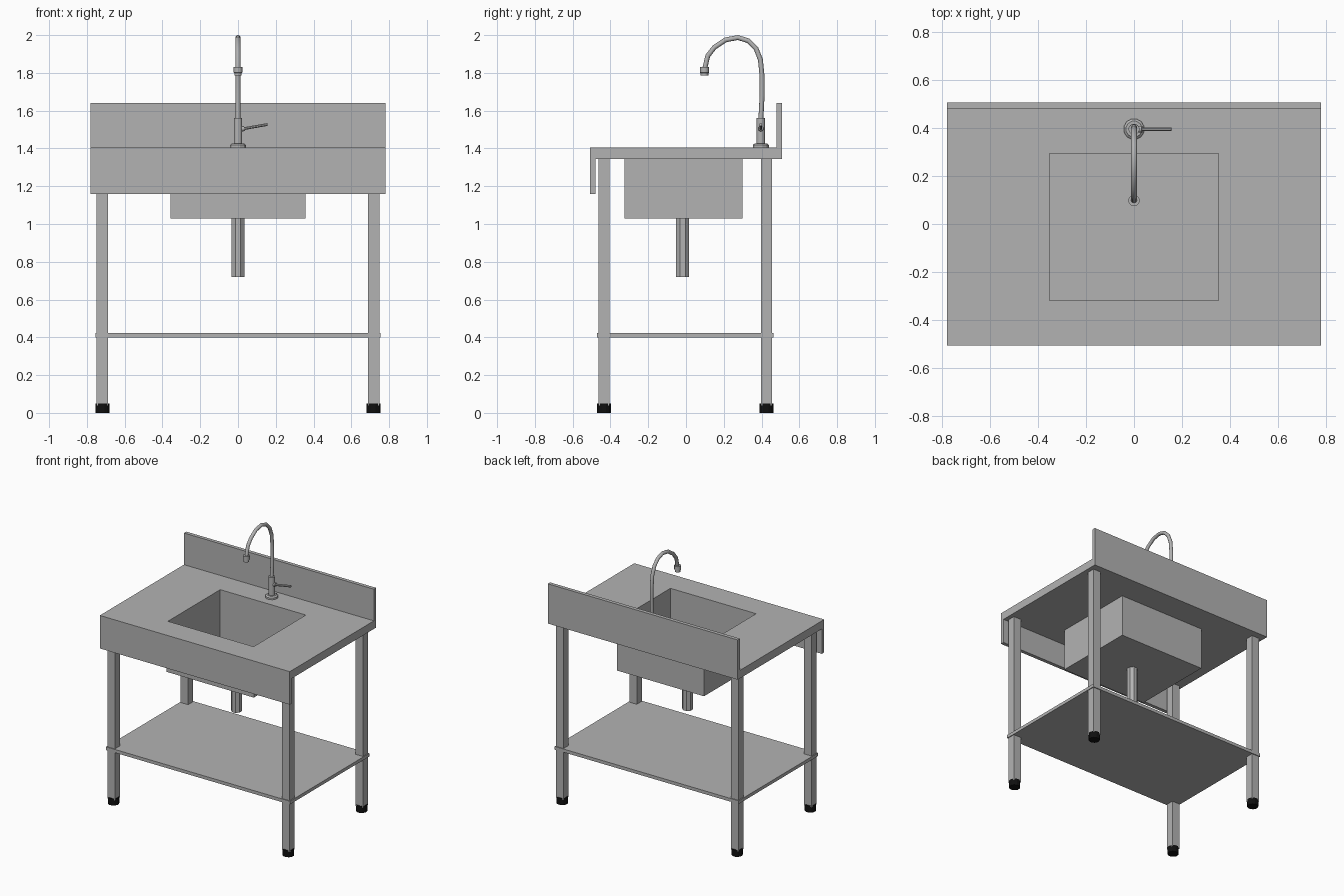
import bpy, bmesh, math
from mathutils import Vector

if "Cube" in bpy.data.objects:
    bpy.data.objects.remove(bpy.data.objects["Cube"])


def material(name, rgb):
    m = bpy.data.materials.new(name)
    m.diffuse_color = (*rgb, 1)
    m.use_nodes = True
    m.node_tree.nodes["Principled BSDF"].inputs["Base Color"].default_value = m.diffuse_color
    return m


STEEL = material("brushed steel", (0.45, 0.45, 0.45))
RUBBER = material("black rubber", (0.005, 0.005, 0.005))


def finish(name, bm, mat, smooth=False):
    bmesh.ops.recalc_face_normals(bm, faces=bm.faces)
    me = bpy.data.meshes.new(name)
    bm.to_mesh(me)
    bm.free()
    me.materials.append(mat)
    ob = bpy.data.objects.new(name, me)
    bpy.context.collection.objects.link(ob)
    if smooth:
        bpy.ops.object.select_all(action='DESELECT')
        ob.select_set(True)
        bpy.context.view_layer.objects.active = ob
        bpy.ops.object.shade_smooth_by_angle(angle=math.radians(40))
    return ob


def box(name, lo, hi, mat=STEEL):
    bm = bmesh.new()
    bmesh.ops.create_cube(bm, size=1)
    for v in bm.verts:
        v.co = [a + (b - a) * (c + 0.5) for a, b, c in zip(lo, hi, v.co)]
    return finish(name, bm, mat)


def tube(name, path, radii, sides, mat=STEEL, smooth=False):
    """Sweep a regular polygon along a path, with one radius per point."""
    bm = bmesh.new()
    pts = [Vector(p) for p in path]
    side = Vector((1, 0, 0))
    if abs((pts[-1] - pts[0]).normalized().x) > 0.9:
        side = Vector((0, 1, 0))
    rings = []
    for i, p in enumerate(pts):
        tan = (pts[min(i + 1, len(pts) - 1)] - pts[max(i - 1, 0)]).normalized()
        up = tan.cross(side).normalized()
        ring = []
        for k in range(sides):
            a = math.tau * (k + 0.5) / sides
            ring.append(bm.verts.new(p + radii[i] * (math.cos(a) * side + math.sin(a) * up)))
        rings.append(ring)
    for a, b in zip(rings, rings[1:]):
        for k in range(sides):
            n = (k + 1) % sides
            bm.faces.new((a[k], a[n], b[n], b[k]))
    bm.faces.new(rings[0])
    bm.faces.new(rings[-1])
    return finish(name, bm, mat, smooth)


# Countertop slab with a rectangular opening
X, Y0, Y1 = 0.78, -0.507, 0.507
HX, HY0, HY1 = 0.352, -0.32, 0.294
bm = bmesh.new()
layers = []
for z in (1.345, 1.405):
    outer = [bm.verts.new((x, y, z)) for x, y in ((-X, Y0), (X, Y0), (X, Y1), (-X, Y1))]
    inner = [bm.verts.new((x, y, z)) for x, y in ((-HX, HY0), (HX, HY0), (HX, HY1), (-HX, HY1))]
    layers.append((outer, inner))
(o0, i0), (o1, i1) = layers
for k in range(4):
    n = (k + 1) % 4
    for a, b in ((o0, i0), (o1, i1), (o0, o1), (i0, i1)):
        bm.faces.new((a[k], a[n], b[n], b[k]))
finish("countertop", bm, STEEL)

# Front apron and backsplash
box("front_apron", (-X, Y0, 1.16), (X, -0.48, 1.345))
box("backsplash", (-X, 0.48, 1.405), (X, Y1, 1.64))

# Sink basin: open box thickened outwards
bm = bmesh.new()
bmesh.ops.create_cube(bm, size=1)
for v in bm.verts:
    v.co = (v.co.x * 2 * HX, HY0 if v.co.y < 0 else HY1, 1.036 if v.co.z < 0 else 1.345)
bm.normal_update()
bmesh.ops.delete(bm, geom=[f for f in bm.faces if f.normal.z > 0.9], context='FACES_ONLY')
basin = finish("sink_basin", bm, STEEL)
wall = basin.modifiers.new("wall", 'SOLIDIFY')
wall.thickness = 0.006
wall.offset = 1
wall.use_even_offset = True

# Drain pipe
tube("drain_pipe", [(0, -0.018, 0.72), (0, -0.018, 1.033)], [0.037] * 2, 8)

# Legs with rubber feet
for sx in (-1, 1):
    for label, cy in (("front", -0.434), ("back", 0.426)):
        cx = sx * 0.718
        tag = label + ("_left" if sx < 0 else "_right")
        box(tag + "_leg", (cx - 0.031, cy - 0.03, 0.04), (cx + 0.031, cy + 0.03, 1.345))
        tube(tag + "_foot", [(cx, cy, 0), (cx, cy, 0.05)], [0.039] * 2, 12, RUBBER)

# Lower shelf
box("lower_shelf", (-0.755, -0.47, 0.398), (0.755, 0.462, 0.422))

# Faucet base and body
FY = 0.396
tube("faucet_base", [(0, FY, z) for z in (1.405, 1.418, 1.426)], [0.044, 0.044, 0.034], 12)
tube("faucet_body", [(0, FY, 1.42), (0, FY, 1.56)], [0.023] * 2, 12, smooth=True)

# Gooseneck spout
neck = [(0.396, 1.55), (0.403, 1.68), (0.403, 1.78), (0.394, 1.87), (0.37, 1.93), (0.33, 1.97),
        (0.275, 1.987), (0.21, 1.975), (0.15, 1.935), (0.115, 1.89), (0.1, 1.825)]
tube("faucet_spout", [(0, y, z) for y, z in neck], [0.013] * len(neck), 10, smooth=True)

# Spout nozzle
tube("spout_nozzle", [(0, 0.098, z) for z in (1.785, 1.8, 1.801, 1.83)],
     [0.02, 0.02, 0.024, 0.024], 10, smooth=True)

# Lever handle
tube("lever_hub", [(0.015, FY, 1.503), (0.034, FY, 1.506)], [0.014] * 2, 10, smooth=True)
tube("lever_handle", [(0.02, FY, 1.503), (0.156, FY, 1.527)], [0.008] * 2, 8, smooth=True)
